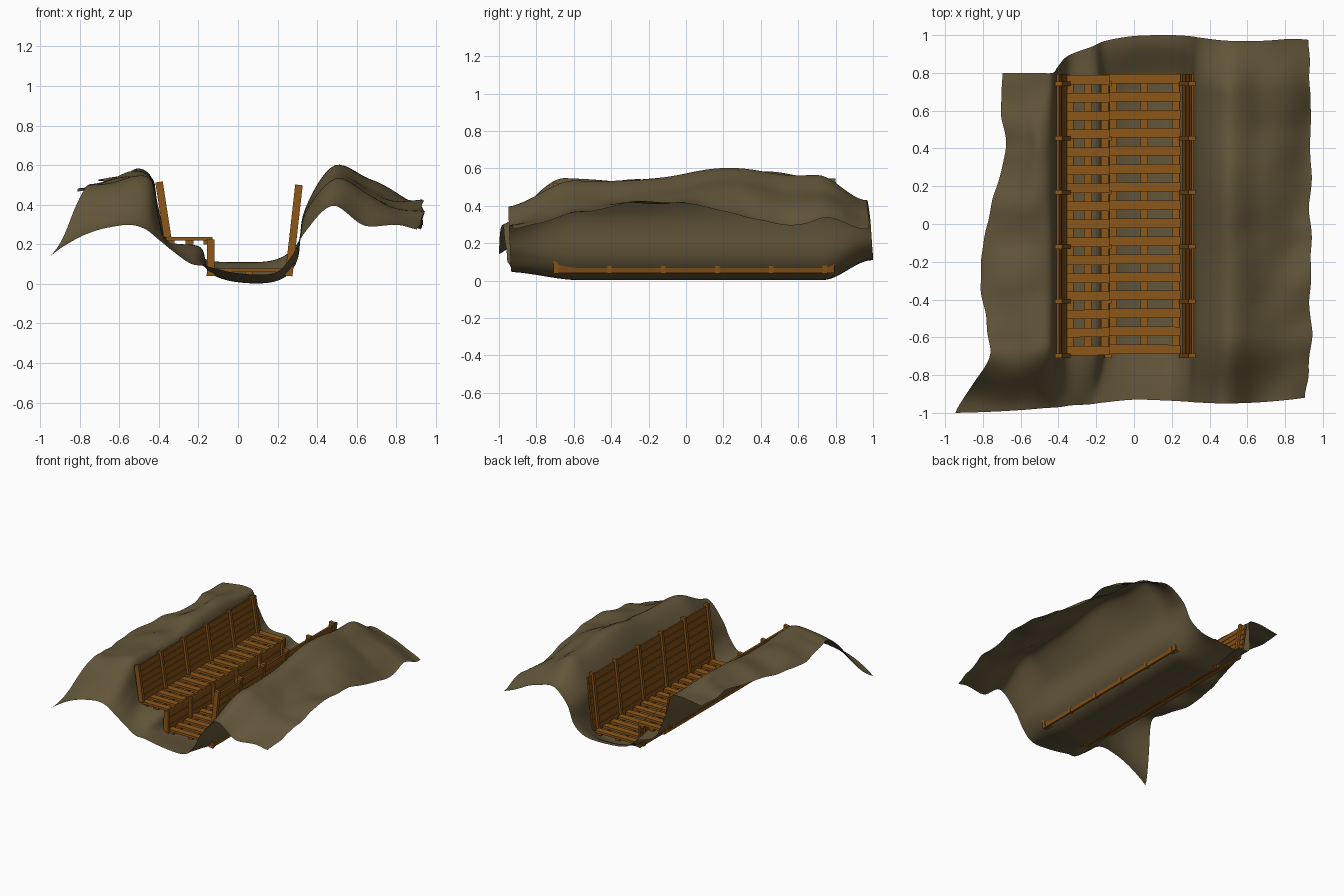
import bpy, math, random
from mathutils import Vector, noise

if "Cube" in bpy.data.objects:
    bpy.data.objects.remove(bpy.data.objects["Cube"])

random.seed(4)

def material(name, col):
    m = bpy.data.materials.new(name)
    m.diffuse_color = (*col, 1)
    m.use_nodes = True
    m.node_tree.nodes["Principled BSDF"].inputs["Base Color"].default_value = m.diffuse_color
    return m

EARTH = material("earth", (0.125, 0.092, 0.042))
WOOD = material("wood", (0.27, 0.095, 0.009))
DARK = material("dark_wood", (0.22, 0.077, 0.008))

def spline(pts, t):
    """Catmull-Rom through evenly spaced values, t in 0..1"""
    n = len(pts) - 1
    i = min(int(t * n), n - 1)
    f = t * n - i
    a, b, c, d = (pts[max(0, min(n, i + k))] for k in (-1, 0, 1, 2))
    return 0.5 * (2 * b + (c - a) * f + (2 * a - 5 * b + 4 * c - d) * f * f
                  + (3 * b - a - 3 * c + d) * f ** 3)

def smooth(a, b, v):
    v = max(0, min(1, (v - a) / (b - a)))
    return v * v * (3 - 2 * v)

# Terrain cross-sections (x, z) at the front, middle and back
FRONT = [(-.95, .125), (-.78, .25), (-.6, .30), (-.48, .275), (-.4, .22), (-.33, .165),
         (-.24, .10), (-.16, .09), (0, .055), (.18, .055), (.27, .14), (.34, .26),
         (.48, .39), (.65, .28), (.82, .28), (.9, .27)]
MID = [(-.78, .50), (-.66, .52), (-.53, .555), (-.435, .52), (-.402, .34), (-.35, .215),
       (-.19, .185), (-.145, .06), (0, .008), (.2, .016), (.3, .12), (.335, .36),
       (.49, .57), (.67, .49), (.84, .42), (.935, .39)]
BACK = [(-.69, .51), (-.6, .53), (-.5, .545), (-.43, .53), (-.405, .40), (-.35, .22),
        (-.22, .175), (-.15, .12), (0, .11), (.18, .12), (.29, .19), (.36, .33),
        (.5, .43), (.68, .38), (.82, .32), (.9, .27)]
Y_FRONT = [-1, -.995, -.985, -.975, -.97, -.96, -.955, -.945, -.93, -.935, -.94, -.945,
           -.95, -.945, -.93, -.92]
Y_BACK = [.8, .8, .8, .8, .83, .89, .94, .97, .995, 1, .995, .985, .97, .97, .98, .975]
# Variation along the trench
LEFT_EDGE = [0, .02, -.035, .02, .10, 0]
LEFT_RIDGE = [0, 0, -.025, 0, .02, 0]
RIGHT_RIDGE = [0, -.04, -.03, .03, -.01, 0]
RIGHT_EDGE = [0, -.02, .035, -.03, -.08, 0]

def terrain_point(s, t):
    fw, bw = 1 - smooth(-.02, .19, t), smooth(.86, 1, t)
    p = []
    for k in (0, 1):
        f, m, b = (spline([q[k] for q in prof], s) for prof in (FRONT, MID, BACK))
        p.append((f * fw + m * (1 - fw)) * (1 - bw) + b * bw)
    x, z = p
    y = spline(Y_FRONT, s) * (1 - t) + spline(Y_BACK, s) * t
    x += spline(LEFT_EDGE, t) * (1 - smooth(0, .2, s))
    z += spline(LEFT_RIDGE, t) * (1 - smooth(.15, .3, s))
    right = smooth(.87, 1, s)
    z += spline(RIGHT_RIDGE, t) * smooth(.7, .8, s) * (1 - right)
    z += spline(RIGHT_EDGE, t) * right
    # the right-hand corners are rounded
    x += .025 * right * smooth(0, .08, t) * (fw + bw)
    # uneven banks
    bank = (1 - smooth(.1, .22, s)) + smooth(.78, .9, s)
    z += .028 * noise.noise(Vector((x * 4.5, y * 5, 1.3))) * bank
    x += .018 * noise.noise(Vector((s * 9, y * 6, 5))) * bank
    return (x, y, max(z, 0.0))

def terrain(nu=110, nv=80):
    verts = [terrain_point(i / nu, j / nv) for j in range(nv + 1) for i in range(nu + 1)]
    w = nu + 1
    faces = [(j * w + i, j * w + i + 1, (j + 1) * w + i + 1, (j + 1) * w + i)
             for j in range(nv) for i in range(nu)]
    me = bpy.data.meshes.new("trench_ground")
    me.from_pydata(verts, [], faces)
    me.polygons.foreach_set("use_smooth", [True] * len(faces))
    me.materials.append(EARTH)
    bpy.context.collection.objects.link(bpy.data.objects.new("trench_ground", me))

def box(name, loc, size, tilt=0, mat=WOOD, yaw=0):
    h = [v / 2 for v in size]
    verts = [(sx * h[0], sy * h[1], sz * h[2]) for sx in (-1, 1) for sy in (-1, 1) for sz in (-1, 1)]
    faces = [(0, 1, 3, 2), (4, 6, 7, 5), (0, 4, 5, 1), (2, 3, 7, 6), (0, 2, 6, 4), (1, 5, 7, 3)]
    me = bpy.data.meshes.new(name)
    me.from_pydata(verts, [], faces)
    me.materials.append(mat)
    ob = bpy.data.objects.new(name, me)
    ob.location, ob.rotation_euler = loc, (0, tilt, yaw)
    bpy.context.collection.objects.link(ob)

Y0, Y1 = -.69, .795
YC, LEN = (Y0 + Y1) / 2, Y1 - Y0
POSTS = [-.697 + .288 * i for i in range(6)]

def duckboard(name, x0, x1, top, rails, shift=0):
    """Slatted walkway: lengthwise rails with cross planks"""
    n = 16
    for i in range(n):
        y = Y0 + .026 + shift + (LEN - .052) * i / (n - 1)
        box(name + "_slat", ((x0 + x1) / 2, y, top - .009), (x1 - x0, .05, .018),
            yaw=random.uniform(-.004, .004))
    for x in rails:
        box(name + "_rail", (x, YC, top - .028), (.04, LEN - .02, .02))

def plank_wall(name, bottom, top, rows, inward):
    """Leaning wall of horizontal boards held by posts; bottom and top are (x, z)"""
    dx, dz = top[0] - bottom[0], top[1] - bottom[1]
    length, tilt = math.hypot(dx, dz), math.atan2(dx, dz)
    for r in range(rows):
        f = (r + .5) / rows * .96
        box(name + "_board", (bottom[0] + dx * f, YC, bottom[1] + dz * f),
            (.014, LEN, length / rows * .88), tilt, DARK)
    for y in POSTS:
        box(name + "_post", (bottom[0] + dx * .5 + inward * .006, y, bottom[1] + dz * .5),
            (.038, .024, length), tilt)

terrain()
# Lower walkway and raised firing step
duckboard("floor", -.13, .245, .078, (-.11, .055, .22))
duckboard("step", -.365, -.13, .238, (-.34, -.245, -.155), -.006)
# Leaning side walls and the step riser
plank_wall("left_wall", (-.362, .235), (-.405, .515), 6, 1)
plank_wall("right_wall", (.262, .04), (.314, .5), 8, -1)
plank_wall("step_riser", (-.145, .04), (-.143, .225), 3, 1)
